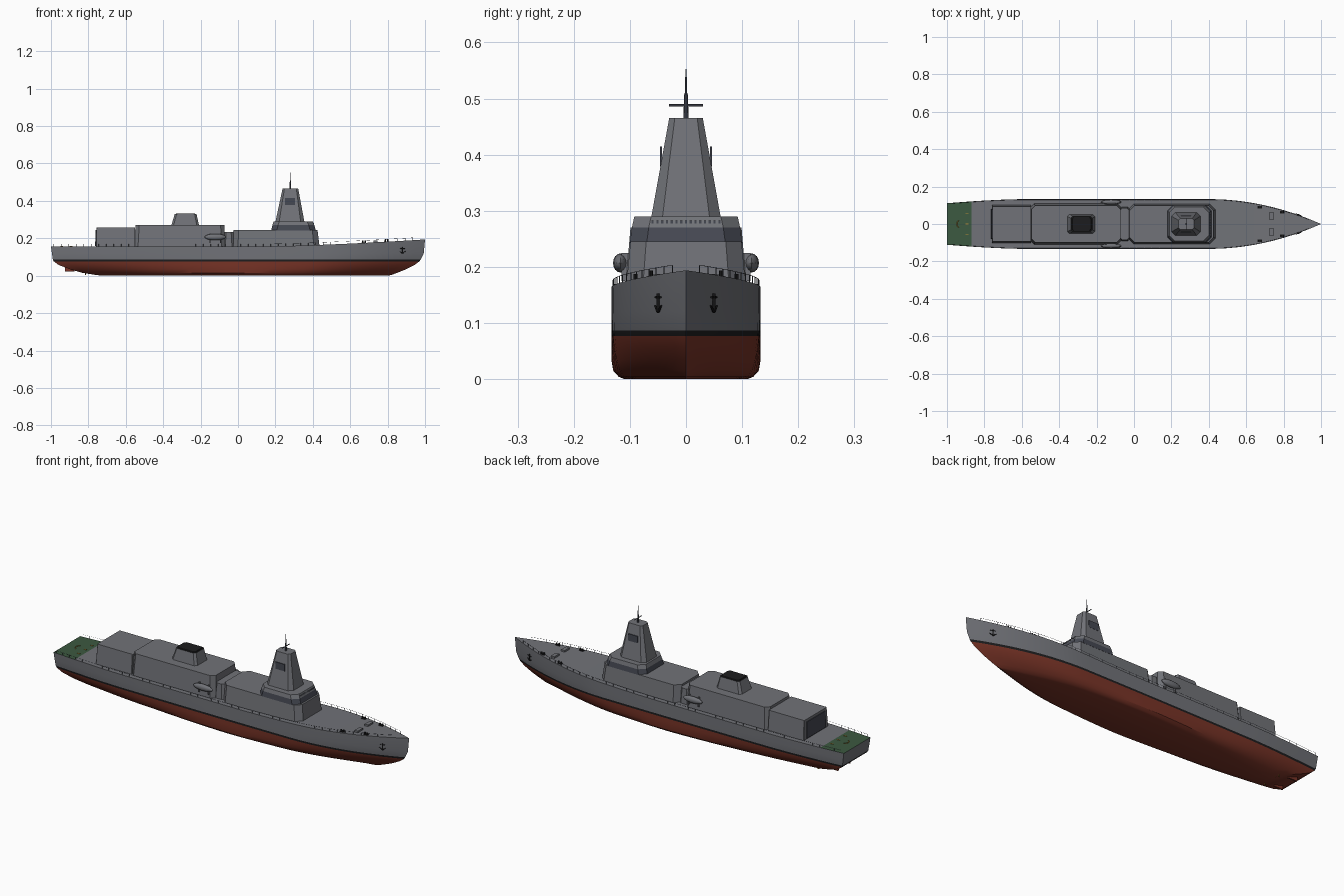
import bpy, bmesh, math
from mathutils import Vector, Matrix

if "Cube" in bpy.data.objects:
    bpy.data.objects.remove(bpy.data.objects["Cube"])


def material(name, *rgb):
    m = bpy.data.materials.new(name)
    m.use_nodes = True
    m.diffuse_color = (*rgb, 1)
    m.node_tree.nodes["Principled BSDF"].inputs["Base Color"].default_value = (*rgb, 1)
    return m


GREY = material("ship_grey", 0.165, 0.17, 0.188)
RED = material("bottom_red", 0.19, 0.034, 0.02)
BLACK = material("black", 0.012, 0.012, 0.013)
GLASS = material("dark_glass", 0.06, 0.065, 0.085)
GREEN = material("flight_deck_green", 0.045, 0.1, 0.052)
GOLD = material("brass_yellow", 0.5, 0.28, 0.04)


def finish(name, bm, mats, smooth=None):
    bmesh.ops.remove_doubles(bm, verts=bm.verts, dist=1e-5)
    bmesh.ops.recalc_face_normals(bm, faces=bm.faces)
    me = bpy.data.meshes.new(name)
    bm.to_mesh(me)
    bm.free()
    ob = bpy.data.objects.new(name, me)
    bpy.context.collection.objects.link(ob)
    for m in mats:
        me.materials.append(m)
    if smooth:
        bpy.ops.object.select_all(action='DESELECT')
        ob.select_set(True)
        bpy.context.view_layer.objects.active = ob
        bpy.ops.object.shade_smooth_by_angle(angle=math.radians(smooth))
    return ob


def add_face(bm, verts, mat=0):
    keep = []
    for v in verts:
        if all((v.co - k.co).length > 1e-5 for k in keep):
            keep.append(v)
    if len(keep) > 2:
        bm.faces.new(keep).material_index = mat


def block(name, rings, mats, band=None, top=0):
    """Stacked chamfered rectangles: each ring is z, x0, x1, half width, chamfer."""
    bm = bmesh.new()
    loops = []
    for z, a, b, h, c in rings:
        pts = [(a + c, -h), (b - c, -h), (b, c - h), (b, h - c),
               (b - c, h), (a + c, h), (a, h - c), (a, c - h)]
        loops.append([bm.verts.new((x, y, z)) for x, y in pts])
    for k, (lo, hi) in enumerate(zip(loops, loops[1:])):
        for i in range(8):
            j = (i + 1) % 8
            add_face(bm, [lo[i], lo[j], hi[j], hi[i]], 1 if k == band else 0)
    add_face(bm, loops[0])
    add_face(bm, loops[-1], top)
    return finish(name, bm, mats)


def box(bm, center, size):
    bmesh.ops.create_cube(bm, size=1, matrix=Matrix.Translation(center) @ Matrix.Diagonal((*size, 1)))


def beam(bm, a, b, r, r2=None, sides=6):
    a, b = Vector(a), Vector(b)
    rot = (b - a).to_track_quat('Z', 'Y').to_matrix().to_4x4()
    bmesh.ops.create_cone(bm, cap_ends=True, segments=sides, radius1=r,
                          radius2=r if r2 is None else r2, depth=(b - a).length,
                          matrix=Matrix.Translation((a + b) / 2) @ rot)


def half_beam(u):
    if u > 0.4:
        return 0.133 * (1 - ((u - 0.4) / 0.6) ** 2)
    return 0.133 - 0.022 * (max(0, -0.6 - u) / 0.4) ** 1.5


def deck_z(x):
    return 0.156 + 0.038 * (max(0, x - 0.1) / 0.9) ** 1.5


# Hull: waterlines given as height, stern x, stem x, fullness amidships, fullness at the ends
LINES = [(0, -.72, .80, .82, .3), (.004, -.76, .82, .9, .45), (.015, -.83, .85, .975, .62),
         (.035, -.9, .9, 1, .78), (.058, -.96, .945, 1, .9), (.077, -.985, .97, 1, .95),
         (.087, -.99, .977, 1, .97), (.12, -.995, .993, 1, .99), (None, -1, 1, 1, 1)]
stations = [-1, -.935, -.87] + [-.8 + .1 * i for i in range(12)] + [.4 + .05 * i for i in range(13)]
bm = bmesh.new()
grid = []
for z, stern, stem, mid, end in LINES:
    row = []
    for u in stations:
        x = stern + (stem - stern) * (u + 1) / 2
        full = mid + (end - mid) * abs(u) ** 1.5
        y = half_beam(u) * full
        height = deck_z(x) if z is None else z
        row.append([bm.verts.new((x, s * y, height)) for s in (-1, 1)])
    grid.append(row)
for k, (lo, hi) in enumerate(zip(grid, grid[1:])):
    mat = 1 if k < 5 else 2 if k == 5 else 0
    for i in range(len(stations) - 1):
        for s in (0, 1):
            add_face(bm, [lo[i][s], lo[i + 1][s], hi[i + 1][s], hi[i][s]], mat)
    add_face(bm, [lo[0][0], lo[0][1], hi[0][1], hi[0][0]], mat)
for i in range(len(stations) - 1):
    for row, mat in ((grid[0], 1), (grid[-1], 3 if stations[i] < -0.88 else 0)):
        add_face(bm, [row[i][0], row[i + 1][0], row[i + 1][1], row[i][1]], mat)
finish("hull", bm, [GREY, RED, BLACK, GREEN], 30)

# Superstructure
block("forward_house", [(.15, -.03, .437, .108, .03), (.245, -.025, .425, .099, .028)], [GREY])
block("bridge", [(.243, .178, .416, .1, .03), (.27, .184, .408, .0965, .03),
                 (.29, .19, .4, .092, .03)], [GREY, GLASS], band=0)
block("link_house", [(.15, -.08, -.02, .09, .012), (.235, -.075, -.025, .085, .012)], [GREY])
block("aft_house", [(.15, -.555, -.068, .109, .02), (.27, -.548, -.073, .099, .02)], [GREY])
block("hangar", [(.15, -.76, -.55, .103, .002), (.258, -.757, -.55, .094, .002)], [GREY])
block("hangar_door", [(.16, -.764, -.758, .08, .001), (.245, -.761, -.755, .077, .001)], [GLASS])
block("funnel", [(.268, -.357, -.208, .052, .012), (.33, -.338, -.222, .042, .01)],
      [GREY, BLACK], top=1)
block("funnel_grille", [(.33, -.332, -.228, .036, .008), (.333, -.33, -.23, .034, .008)], [BLACK])
block("mast_tower", [(.288, .2, .355, .062, .02), (.465, .238, .322, .03, .01)], [GREY])

# Sensor panels and bridge windows
bm = bmesh.new()
for s in (-1, 1):
    box(bm, (.278, s * .0445, .397), (.055, .004, .036))
finish("sensor_panels", bm, [GLASS])
bm = bmesh.new()
for i in range(-7, 8):
    box(bm, (.404, i * .0085, .28), (.004, .004, .005))
finish("bridge_windows", bm, [GLASS])

# Pole mast with crossbar
bm = bmesh.new()
beam(bm, (.28, 0, .46), (.28, 0, .51), .005, .003, 8)
beam(bm, (.28, 0, .51), (.28, 0, .553), .002, .001)
beam(bm, (.28, -.03, .488), (.28, .03, .488), .0022)
finish("pole_mast", bm, [GLASS])

# Boats and their davits
bm = bmesh.new()
for s in (-1, 1):
    bmesh.ops.create_uvsphere(bm, u_segments=12, v_segments=8, radius=1, matrix=Matrix.Translation(
        (-.122, s * .117, .207)) @ Matrix.Diagonal((.057, .013, .017, 1)))
finish("boats", bm, [GREY], 40)
bm = bmesh.new()
for s in (-1, 1):
    for x in (-.15, -.094):
        box(bm, (x, s * .106, .2), (.006, .018, .05))
finish("davits", bm, [GREY])

# Guard rails along both deck edges
bm = bmesh.new()
for s in (-1, 1):
    last = None
    for i in range(49):
        x = -.985 + .04 * i
        foot = Vector((x, s * (half_beam(x) - .003), deck_z(x)))
        head = foot + Vector((0, 0, .013))
        beam(bm, foot, head, .0009, sides=4)
        if last:
            beam(bm, last, head, .0006, sides=3)
        last = head
finish("guard_rails", bm, [GLASS])

# Foredeck fittings
bm = bmesh.new()
for s in (-1, 1):
    for x, y in ((.673, .09), (.793, .063)):
        z = deck_z(x)
        box(bm, (x, s * y, z + .001), (.024, .012, .003))
        for dx in (-.007, .007):
            beam(bm, (x + dx, s * y, z), (x + dx, s * y, z + .012), .004, sides=8)
finish("bollards", bm, [BLACK])
bm = bmesh.new()
for s in (-1, 1):
    box(bm, (.735, s * .043, deck_z(.735) + .003), (.02, .042, .012))
finish("deck_hatches", bm, [GREY])

# Anchors
bm = bmesh.new()
for s in (-1, 1):
    def on_hull(x, z):
        return (x, s * (half_beam(x) + .002), z)
    beam(bm, on_hull(.88, .12), on_hull(.88, .153), .003)
    beam(bm, on_hull(.868, .146), on_hull(.892, .146), .002)
    for d in (-1, 1):
        beam(bm, on_hull(.88, .12), on_hull(.88 + d * .016, .131), .003, .0015)
finish("anchors", bm, [BLACK])

# Flight deck markings
bm = bmesh.new()
arc = [(-.935 - .012 * math.sin(t), .018 * math.cos(t), .157)
       for t in (math.pi * i / 8 for i in range(9))]
for a, b in zip(arc, arc[1:]):
    beam(bm, a, b, .002, sides=4)
for y in (-.055, 0, .055):
    box(bm, (-.892, y, .157), (.016, .004, .002))
finish("deck_markings", bm, [GOLD])

# Rudders, propellers and shafts
bm = bmesh.new()
for s in (-1, 1):
    box(bm, (-.9, s * .05, .042), (.05, .008, .04))
finish("rudders", bm, [RED])
bm = bmesh.new()
for s in (-1, 1):
    hub = Vector((-.815, s * .05, .022))
    beam(bm, hub - Vector((.012, 0, 0)), hub + Vector((.1, 0, 0)), .004)
    for i in range(4):
        t = i * math.pi / 2 + .4
        blade = Matrix.Translation(hub) @ Matrix.Rotation(t, 4, 'X') @ \
            Matrix.Translation((0, 0, .01)) @ Matrix.Rotation(.6, 4, 'Z')
        bmesh.ops.create_cube(bm, size=1, matrix=blade @ Matrix.Diagonal((.002, .01, .018, 1)))
finish("propellers", bm, [GOLD])
